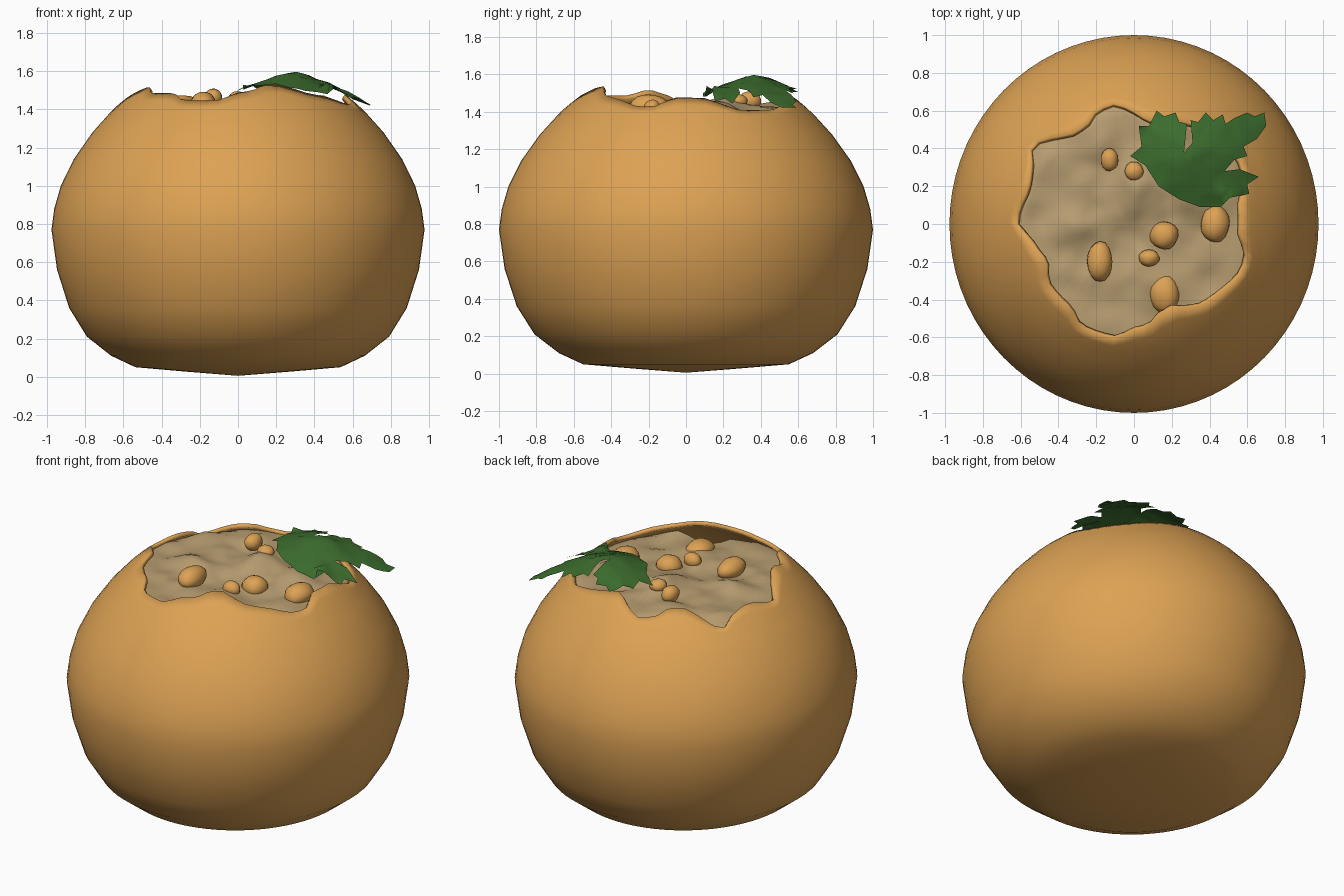
import bpy, bmesh, math
from mathutils import Vector, noise

if "Cube" in bpy.data.objects:
    bpy.data.objects.remove(bpy.data.objects["Cube"])


def mat(name, rgb):
    m = bpy.data.materials.new(name)
    m.diffuse_color = (*rgb, 1)
    m.use_nodes = True
    m.node_tree.nodes["Principled BSDF"].inputs["Base Color"].default_value = m.diffuse_color
    return m


CRUST = mat("golden crust", (0.72, 0.36, 0.088))
MASH = mat("tan mash", (0.48, 0.34, 0.165))
GREEN = mat("herb green", (0.045, 0.15, 0.027))


def finish(bm, name, m, angle=180):
    me = bpy.data.meshes.new(name)
    bm.to_mesh(me)
    bm.free()
    ob = bpy.data.objects.new(name, me)
    bpy.context.collection.objects.link(ob)
    me.materials.append(m)
    for o in bpy.context.selected_objects:
        o.select_set(False)
    ob.select_set(True)
    bpy.context.view_layer.objects.active = ob
    bpy.ops.object.shade_smooth_by_angle(angle=math.radians(angle))
    return ob


def lerp_table(t, x):
    for (x0, y0), (x1, y1) in zip(t, t[1:]):
        if x <= x1:
            break
    return y0 + (y1 - y0) * (x - x0) / (x1 - x0)


# Profile: lower body (radius, height), then crown height by radius
BODY = [(0.28, .027), (.55, .05), (.68, .11), (.81, .21), (.905, .36), (.97, .56), (1, .77),
        (.985, .88), (.95, 1.0), (.88, 1.14), (.78, 1.28)]
CROWN = [(.40, 1.57), (.47, 1.545), (.53, 1.51), (.60, 1.46), (.67, 1.40), (.78, 1.28)]
XS = 0.977
# Broken rim seen from above
RIM = [(-.55, .42), (-.4, .46), (-.33, .475), (-.25, .52), (-.2, .6), (-.1, .64), (.08, .54),
       (.3, .53), (.46, .46), (.58, .3), (.56, .1), (.56, -.05), (.6, -.18), (.56, -.27),
       (.47, -.35), (.35, -.43), (.2, -.44), (.13, -.48), (.08, -.54), (0, -.56), (-.1, -.605),
       (-.2, -.58), (-.29, -.54), (-.33, -.45), (-.46, -.31), (-.46, -.2), (-.55, -.08),
       (-.63, .01), (-.56, .18), (-.54, .3)]
pol = sorted((math.atan2(y, x / XS), math.hypot(x / XS, y)) for x, y in RIM)
pol = [(pol[-1][0] - math.tau, pol[-1][1])] + pol + [(pol[0][0] + math.tau, pol[0][1])]


def rim(a):
    return lerp_table(pol, a)


def crown(r):
    return lerp_table(CROWN, r)


def lathe(columns, centre_z):
    """Close a fan of equal-length (angle, [(r, z)...]) columns around a centre point."""
    bm = bmesh.new()
    c = bm.verts.new((0, 0, centre_z))
    vs = [[bm.verts.new((XS * r * math.cos(a), r * math.sin(a), z)) for r, z in col]
          for a, col in columns]
    for p, q in zip(vs, vs[1:] + vs[:1]):
        bm.faces.new((c, p[0], q[0]))
        for i in range(len(p) - 1):
            bm.faces.new((p[i], p[i + 1], q[i + 1], q[i]))
    return bm


N = 72
angles = [-math.pi + math.tau * i / N for i in range(N)]

# Hollow shell with the broken rim
cols = []
for a in angles:
    R = rim(a)
    top = [.78 + (R - .78) * t for t in (.25, .5, .75, 1)]
    cols.append((a, BODY + [(r, crown(r)) for r in top]))
bm = lathe(cols, 0.005)
bmesh.ops.recalc_face_normals(bm, faces=bm.faces)
if sum((f.normal.dot(f.calc_center_median() - Vector((0, 0, .8))) for f in bm.faces)) < 0:
    bmesh.ops.reverse_faces(bm, faces=bm.faces)
shell = finish(bm, "crust_shell", CRUST, 60)
sol = shell.modifiers.new("thickness", 'SOLIDIFY')
sol.thickness = 0.025
sol.offset = -1

# Lumpy filling
BUMPS = [(-.3, 0, .05, .1), (0, .2, .07, .12), (.3, .15, .05, .12), (-.2, .42, .03, .1)]


def lump(x, y):
    z = 1.405 - .02 * (x - y)
    z += .035 * noise.noise(Vector((x * 5, y * 5, 3.1))) + .012 * noise.noise(Vector((x * 11, y * 11, 7)))
    for bx, by, h, w in BUMPS:
        z += h * math.exp(-((x - bx) ** 2 + (y - by) ** 2) / (w * w))
    return z


cols = []
for a in angles:
    R = rim(a) + .06
    col = []
    for k in range(1, 21):
        r = R * k / 20
        z = lump(XS * r * math.cos(a), r * math.sin(a))
        col.append((r, min(z, crown(r) - .03) if r > .4 else z))
    cols.append((a, col))
bm = lathe(cols, lump(0, 0))
bmesh.ops.recalc_face_normals(bm, faces=bm.faces)
if sum(f.normal.z for f in bm.faces) < 0:
    bmesh.ops.reverse_faces(bm, faces=bm.faces)
finish(bm, "filling", MASH)

# Chickpeas: x, y, z, rx, ry, rz
PEAS = [(-.18, -.2, 1.43, .068, .105, .062), (.16, -.06, 1.41, .075, .075, .06),
        (.43, 0, 1.41, .075, .10, .065), (.08, -.18, 1.42, .055, .045, .045),
        (.16, -.37, 1.39, .08, .10, .06), (-.13, .34, 1.46, .047, .062, .05),
        (0, .28, 1.455, .05, .05, .04)]
for i, (x, y, z, rx, ry, rz) in enumerate(PEAS):
    bm = bmesh.new()
    bmesh.ops.create_uvsphere(bm, u_segments=16, v_segments=10, radius=1)
    for v in bm.verts:
        n = 1 + .08 * noise.noise(v.co * 1.3 + Vector((i * 5, 0, 0)))
        v.co = Vector((x + rx * v.co.x * n, y + ry * v.co.y * n, z + rz * v.co.z * n))
    # keep every pea peeking out of the filling
    lift = max(0, lump(x, y) + .03 - (z + rz))
    bmesh.ops.translate(bm, verts=bm.verts, vec=(0, 0, lift))
    finish(bm, f"chickpea_{i + 1}", CRUST)

# Herb leaf: toothed outline draped into a shallow peak
LEAF = [(.35, .09), (.24, .13), (.13, .2), (.06, .31), (-.02, .36), (.04, .41), (.025, .52),
        (.08, .52), (.12, .60), (.16, .57), (.22, .59), (.24, .54), (.28, .53), (.265, .38),
        (.31, .43), (.30, .55), (.34, .54), (.38, .59), (.42, .55), (.47, .58), (.485, .53),
        (.53, .56), (.6, .59), (.64, .57), (.69, .59), (.70, .52), (.65, .45), (.58, .41),
        (.6, .36), (.53, .34), (.48, .28), (.56, .29), (.66, .25), (.6, .21), (.61, .16),
        (.51, .14), (.46, .09)]
bm = bmesh.new()
bm.faces.new([bm.verts.new((x, y, 0)) for x, y in LEAF])
bmesh.ops.triangulate(bm, faces=bm.faces)
for i in range(12):
    for co, no in (((.03 + .055 * i, 0, 0), (1, 0, 0)), ((0, .11 + .042 * i, 0), (0, 1, 0))):
        bmesh.ops.bisect_plane(bm, geom=bm.verts[:] + bm.edges[:] + bm.faces[:],
                               plane_co=co, plane_no=no, dist=1e-5)
for v in bm.verts:
    x, y = v.co.x, v.co.y
    d = math.hypot(x - .28, y - .37)
    z = 1.61 - .38 * (math.sqrt(d * d + .0009)) - .5 * max(0, x - .5) ** 2
    z += .012 * noise.noise(Vector((x * 12, y * 12, 0)))
    r = math.hypot(x / XS, y)
    if r > .5 and r < .78:
        z = max(z, crown(r) + .012)
    v.co.z = z
bmesh.ops.recalc_face_normals(bm, faces=bm.faces)
if sum(f.normal.z for f in bm.faces) < 0:
    bmesh.ops.reverse_faces(bm, faces=bm.faces)
finish(bm, "herb_leaf", GREEN)
